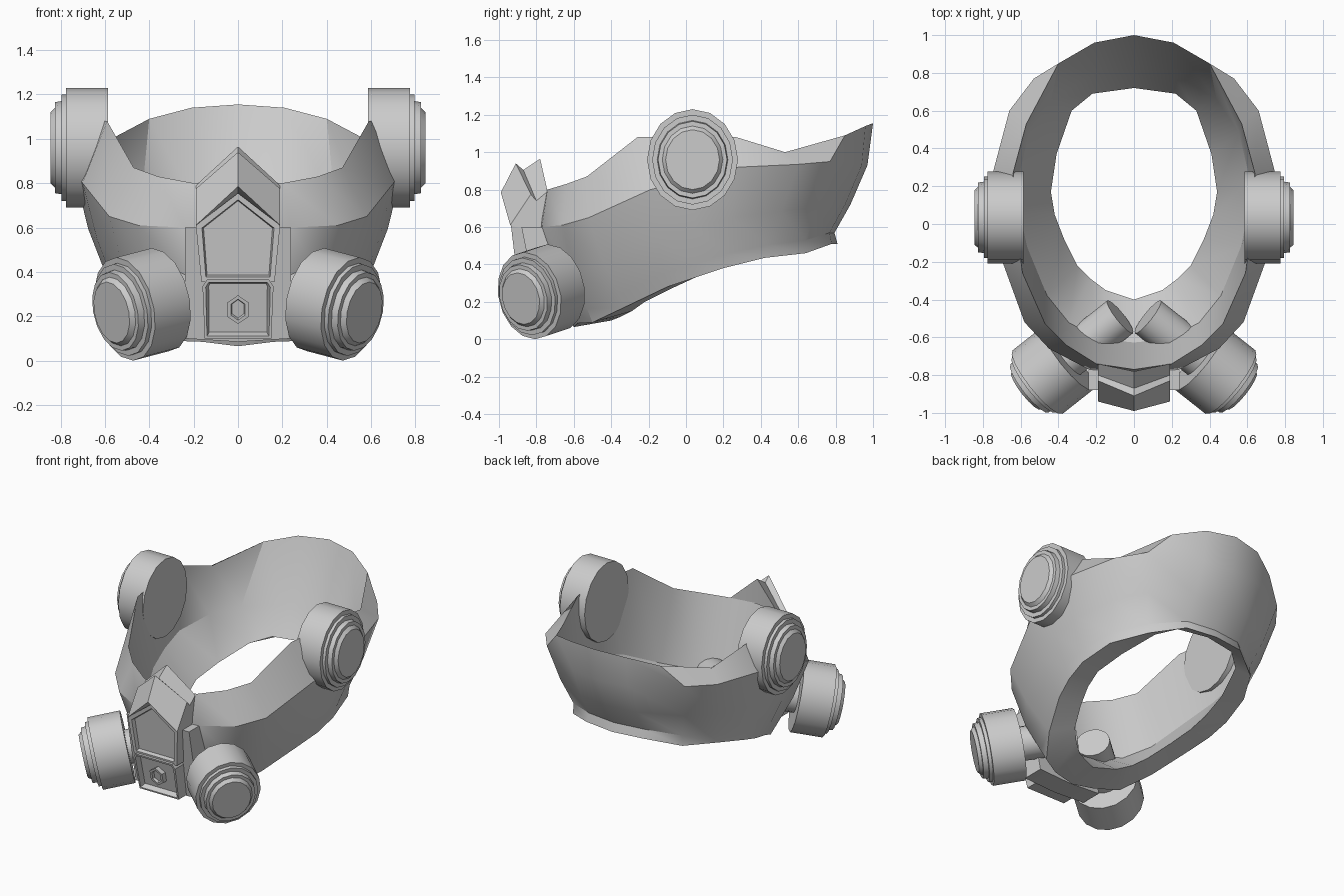
import bpy
import bmesh
from math import sin, cos, pi
from mathutils import Vector

default_cube = bpy.data.objects.get("Cube")
if default_cube:
    bpy.data.objects.remove(default_cube, do_unlink=True)

grey = bpy.data.materials.new("plain_grey")
grey.use_nodes = True
grey.diffuse_color = (0.6, 0.6, 0.6, 1)
grey.node_tree.nodes["Principled BSDF"].inputs["Base Color"].default_value = grey.diffuse_color


def finish(name, bm):
    """Turn a bmesh into a grey object, smooth except at sharp edges."""
    bmesh.ops.recalc_face_normals(bm, faces=bm.faces)
    mesh = bpy.data.meshes.new(name)
    bm.to_mesh(mesh)
    bm.free()
    mesh.materials.append(grey)
    obj = bpy.data.objects.new(name, mesh)
    bpy.context.collection.objects.link(obj)
    bpy.ops.object.select_all(action="DESELECT")
    obj.select_set(True)
    bpy.context.view_layer.objects.active = obj
    bpy.ops.object.shade_smooth_by_angle(angle=pi / 6)
    return obj


def bridge(bm, first, second, closed=True):
    """Join two rows of vertices with quads."""
    count = len(first)
    for i in range(count if closed else count - 1):
        j = (i + 1) % count
        bm.faces.new((first[i], first[j], second[j], second[i]))


def make_rows(bm, rows):
    return [[bm.verts.new(point) for point in row] for row in rows]


def lathe(name, profile, origin, axis, sides=16, squash=0.9):
    """Spin (distance, radius) pairs about an axis, slightly narrower sideways."""
    bm = bmesh.new()
    turn = Vector(axis).to_track_quat("Z", "Y")
    rows = []
    for distance, radius in profile:
        ring = []
        for k in range(sides):
            angle = 2 * pi * k / sides
            local = Vector((squash * radius * sin(angle), radius * cos(angle), distance))
            ring.append(Vector(origin) + turn @ local)
        rows.append(ring)
    rings = make_rows(bm, rows)
    for first, second in zip(rings, rings[1:]):
        bridge(bm, first, second)
    bm.faces.new(rings[0])
    bm.faces.new(rings[-1])
    return finish(name, bm)


def panel(name, outline, front_y, slope, depth, insets=()):
    """Extrude an (x, z) outline whose front leans back towards the bottom."""
    bm = bmesh.new()
    front = [Vector((x, front_y + (0.6 - z) * slope, z)) for x, z in outline]
    back = [point + Vector((0, depth, 0)) for point in front]
    rings = make_rows(bm, [front, back])
    bridge(bm, *rings)
    face = bm.faces.new(rings[0])
    bm.faces.new(rings[1])
    bmesh.ops.recalc_face_normals(bm, faces=bm.faces)
    for thickness, recess in insets:
        bmesh.ops.inset_individual(bm, faces=[face], thickness=thickness, depth=-recess)
    return finish(name, bm)


def both_sides(half):
    """Complete an outline from its right half, listed top to bottom."""
    return half + [(-x, z) for x, z in reversed(half) if x > 0]


# Collar: four half loops, front to back
top_edge = [(0, -.77, .8), (.2, -.74, .8), (.36, -.64, .83), (.47, -.53, .87),
            (.59, -.26, 1.08), (.63, .03, 1.08), (.64, .27, 1.08), (.57, .53, 1),
            (.4, .85, 1.09), (.21, .96, 1.14), (0, 1, 1.155)]
crease = [(0, -.79, .6), (.24, -.77, .6), (.45, -.66, .61), (.58, -.52, .65),
          (.7, -.19, .8), (.74, .05, .86), (.745, .28, .92), (.66, .6, .935),
          (.53, .77, .95), (.21, .94, .93), (0, .97, .93)]
bottom_outer = [(0, -.6, .065), (.16, -.58, .085), (.3, -.5, .09), (.42, -.33, .17),
                (.53, -.1, .28), (.575, .05, .33), (.59, .2, .38), (.55, .42, .435),
                (.42, .64, .46), (.22, .78, .51), (0, .81, .51)]
bottom_inner = [(0, -.4, .1), (.15, -.35, .12), (.23, -.29, .15), (.3, -.22, .2),
                (.37, -.08, .27), (.42, .05, .33), (.44, .17, .38), (.41, .37, .43),
                (.33, .6, .5), (.22, .69, .54), (0, .72, .55)]


def between(share, spread, tuck):
    """Loop part way down the outer wall, scaled, and tucked in at the back."""
    centre = Vector((0, 0.15, 0))
    loop = []
    for a, b in zip(crease, bottom_outer):
        point = Vector(a).lerp(Vector(b), share)
        scale = spread - tuck * max(0, point.y)
        loop.append((point - centre) * Vector((scale, scale, 1)) + centre)
    return loop


waist = between(0.5, 1.03, 0.05)
neck = between(0.86, 1.01, 0.08)
lining = between(0.5, 0.92, 0)

bm = bmesh.new()
loops = []
for half in (top_edge, crease, waist, neck, bottom_outer, bottom_inner, lining):
    mirrored = [(-x, y, z) for x, y, z in half[-2:0:-1]]
    loops.append(list(half) + mirrored)
loops = make_rows(bm, loops)
for i, loop in enumerate(loops):
    bridge(bm, loop, loops[(i + 1) % len(loops)])
finish("collar", bm)

# Stepped drums: one at each ear and one filter at each side of the mouth
drum = [(0, .27), (.19, .27), (.19, .24), (.21, .24), (.21, .21), (.24, .205),
        (.24, .18), (.26, .16)]
filter_drum = [(distance * 1.1, radius * 0.88) for distance, radius in drum]
filter_stem = [(-0.36, 0.11), (0.02, 0.11)]
for side, label in ((1, "left"), (-1, "right")):
    lathe(label + "_ear_drum", drum, (side * 0.585, 0.035, 0.96), (side, 0, 0))
    base = (side * 0.35, -0.71, 0.275)
    axis = (side * 0.76, -0.6, -0.2)
    lathe(label + "_filter", filter_drum, base, axis)
    lathe(label + "_filter_stem", filter_stem, base, axis, squash=1)

# Peaked hood over the mouthpiece: (middle y, middle z, side y, side z) per fold
folds = [(-.78, .965, -.74, .79), (-.87, .905, -.8, .74), (-.91, .94, -.83, .775),
         (-.99, .785, -.94, .61), (-.92, .75, -.88, .59), (-.78, .7, -.75, .6)]
bm = bmesh.new()
rows = make_rows(bm, [[(-.19, sy, sz), (0, my, mz), (.19, sy, sz)]
                      for my, mz, sy, sz in folds])
for i, row in enumerate(rows):
    bridge(bm, row, rows[(i + 1) % len(rows)], closed=False)
for end in (0, 2):
    bm.faces.new([row[end] for row in rows])
finish("mouthpiece_hood", bm)

# Mouthpiece: backing and two recessed panels
panel("mouthpiece_backing", both_sides([(.24, .6), (.24, .1), (0, .085)]),
      -0.88, 0.2, 0.15)
panel("upper_panel", both_sides([(0, .755), (.19, .61), (.165, .355)]),
      -0.935, 0.12, 0.12, insets=[(0.03, 0), (0.008, 0.025)])
panel("lower_panel", both_sides([(.14, .365), (.16, .335), (.15, .1)]),
      -0.98, 0.23, 0.14, insets=[(0.015, 0), (0.014, 0.035)])

# Hexagonal valve in the lower panel
hexagon = [(0.055 * sin(k * pi / 3), 0.23 + 0.065 * cos(k * pi / 3)) for k in range(6)]
panel("valve_nut", hexagon, -0.98, 0.23, 0.06, insets=[(0.018, 0), (0.006, 0.015)])
